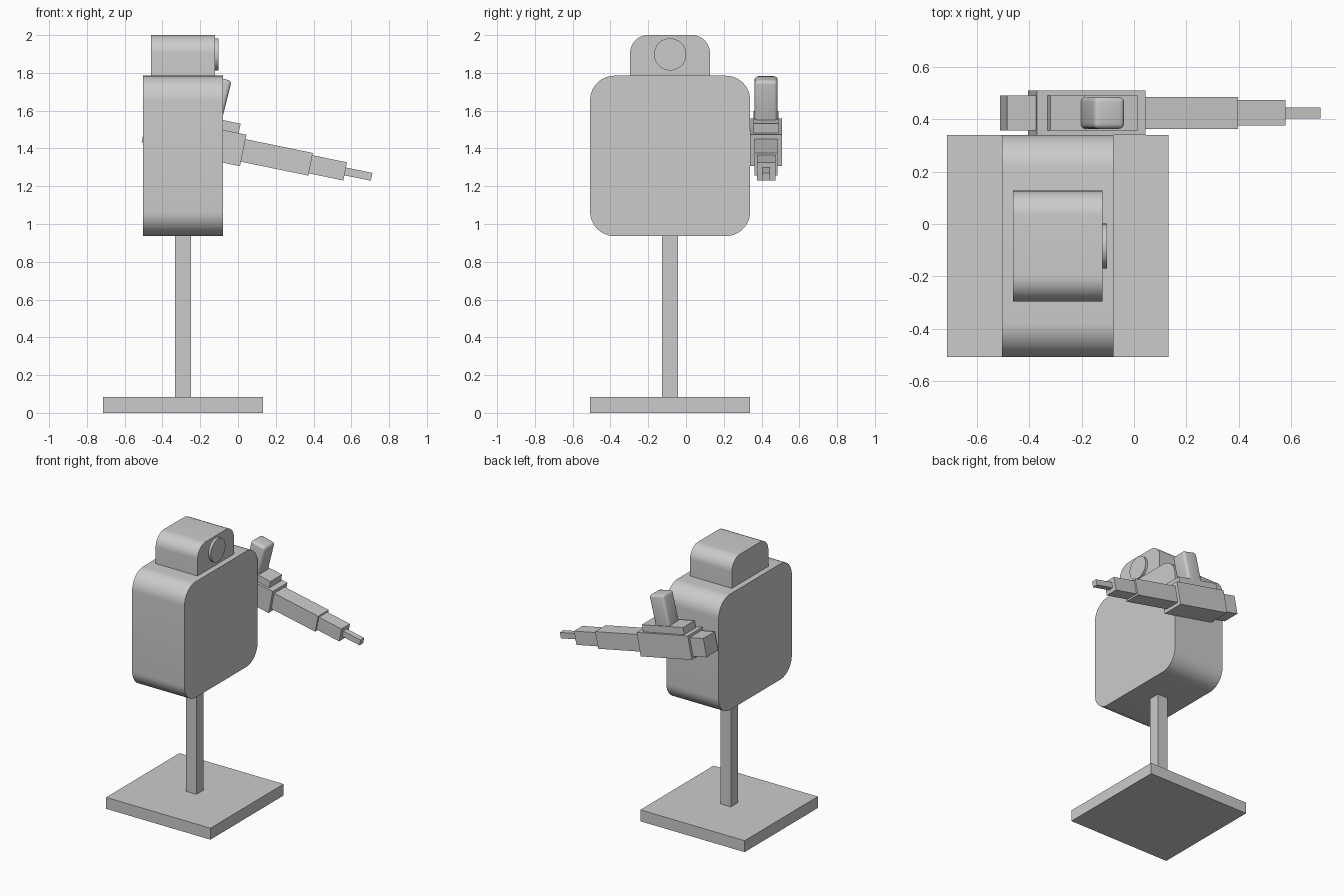
import bpy, bmesh, math
from mathutils import Matrix, Vector

if "Cube" in bpy.data.objects:
    bpy.data.objects.remove(bpy.data.objects["Cube"])

ARM_Y = 0.424
PIVOT = Vector((-0.18, ARM_Y, 1.432))   # centre of the arm housing
TILT = math.radians(11.6)               # arm points downward


def new_object(name, bm, smooth=False):
    bmesh.ops.recalc_face_normals(bm, faces=bm.faces)
    mesh = bpy.data.meshes.new(name)
    bm.to_mesh(mesh)
    bm.free()
    obj = bpy.data.objects.new(name, mesh)
    bpy.context.collection.objects.link(obj)
    if smooth:
        bpy.ops.object.select_all(action='DESELECT')
        bpy.context.view_layer.objects.active = obj
        obj.select_set(True)
        bpy.ops.object.shade_smooth_by_angle(angle=math.radians(30))
    return obj


def box(name, lo, hi, matrix=Matrix(), round_all=0.0):
    lo, hi = Vector(lo), Vector(hi)
    bm = bmesh.new()
    bmesh.ops.create_cube(bm, size=1)
    bmesh.ops.scale(bm, vec=hi - lo, verts=bm.verts)
    bmesh.ops.translate(bm, vec=(lo + hi) / 2, verts=bm.verts)
    if round_all:
        bmesh.ops.bevel(bm, geom=bm.edges[:], offset=round_all, segments=4,
                        profile=0.5, affect='EDGES')
    bmesh.ops.transform(bm, matrix=matrix, verts=bm.verts)
    return new_object(name, bm, round_all > 0)


def rounded_slab(name, x, y, z, r, round_bottom):
    """Rounded rectangle in the YZ plane, extruded along X."""
    corners = [(y[1] - r, z[1] - r, 0), (y[0] + r, z[1] - r, 90)]
    if round_bottom:
        corners += [(y[0] + r, z[0] + r, 180), (y[1] - r, z[0] + r, 270)]
    pts = []
    for cy, cz, start in corners:
        for i in range(13):
            a = math.radians(start + 90 * i / 12)
            pts.append((cy + r * math.cos(a), cz + r * math.sin(a)))
    if not round_bottom:
        pts += [(y[0], z[0]), (y[1], z[0])]
    bm = bmesh.new()
    face = bm.faces.new([bm.verts.new((x[0], py, pz)) for py, pz in pts])
    ext = bmesh.ops.extrude_face_region(bm, geom=[face], use_keep_orig=True)
    moved = [v for v in ext['geom'] if isinstance(v, bmesh.types.BMVert)]
    bmesh.ops.translate(bm, vec=(x[1] - x[0], 0, 0), verts=moved)
    return new_object(name, bm, True)


# Stand
box("base_plate", (-0.714, -0.508, 0), (0.132, 0.34, 0.084))
box("post", (-0.334, -0.126, 0.084), (-0.249, -0.042, 0.936))

# Torso and head
rounded_slab("torso", (-0.503, -0.079), (-0.508, 0.34), (0.936, 1.785), 0.13, True)
rounded_slab("head", (-0.461, -0.121), (-0.296, 0.127), (1.785, 2.0), 0.095, False)

# Eye disc on the head's front
bm = bmesh.new()
bmesh.ops.create_cone(bm, cap_ends=True, segments=48, radius1=0.085, radius2=0.085,
                      depth=0.018,
                      matrix=Matrix.Translation((-0.112, -0.084, 1.898))
                      @ Matrix.Rotation(math.pi / 2, 4, 'Y'))
new_object("eye", bm, True)

# Tilted arm: name, start and end along the arm, half width, bottom, top
arm = Matrix.Translation(PIVOT) @ Matrix.Rotation(TILT, 4, 'Y')
for name, u0, u1, half, w0, w1 in [
    ("arm_housing", -0.212, 0.212, 0.085, -0.085, 0.085),
    ("arm_rear_block", -0.324, -0.212, 0.067, -0.067, 0.067),
    ("arm_top_plate", -0.17, 0.17, 0.067, 0.085, 0.136),
    ("barrel_inner", 0.212, 0.576, 0.061, -0.061, 0.061),
    ("barrel_middle", 0.576, 0.763, 0.049, -0.049, 0.049),
    ("barrel_tip", 0.763, 0.906, 0.021, -0.021, 0.021),
]:
    box(name, (u0, -half, w0), (u1, half, w1), arm)

# Rounded upright block on the top plate
upright = (Matrix.Translation((-0.122, ARM_Y, 1.652))
           @ Matrix.Rotation(math.radians(14), 4, 'Y'))
box("arm_upright", (-0.06, -0.061, -0.124), (0.06, 0.061, 0.124), upright, 0.02)
